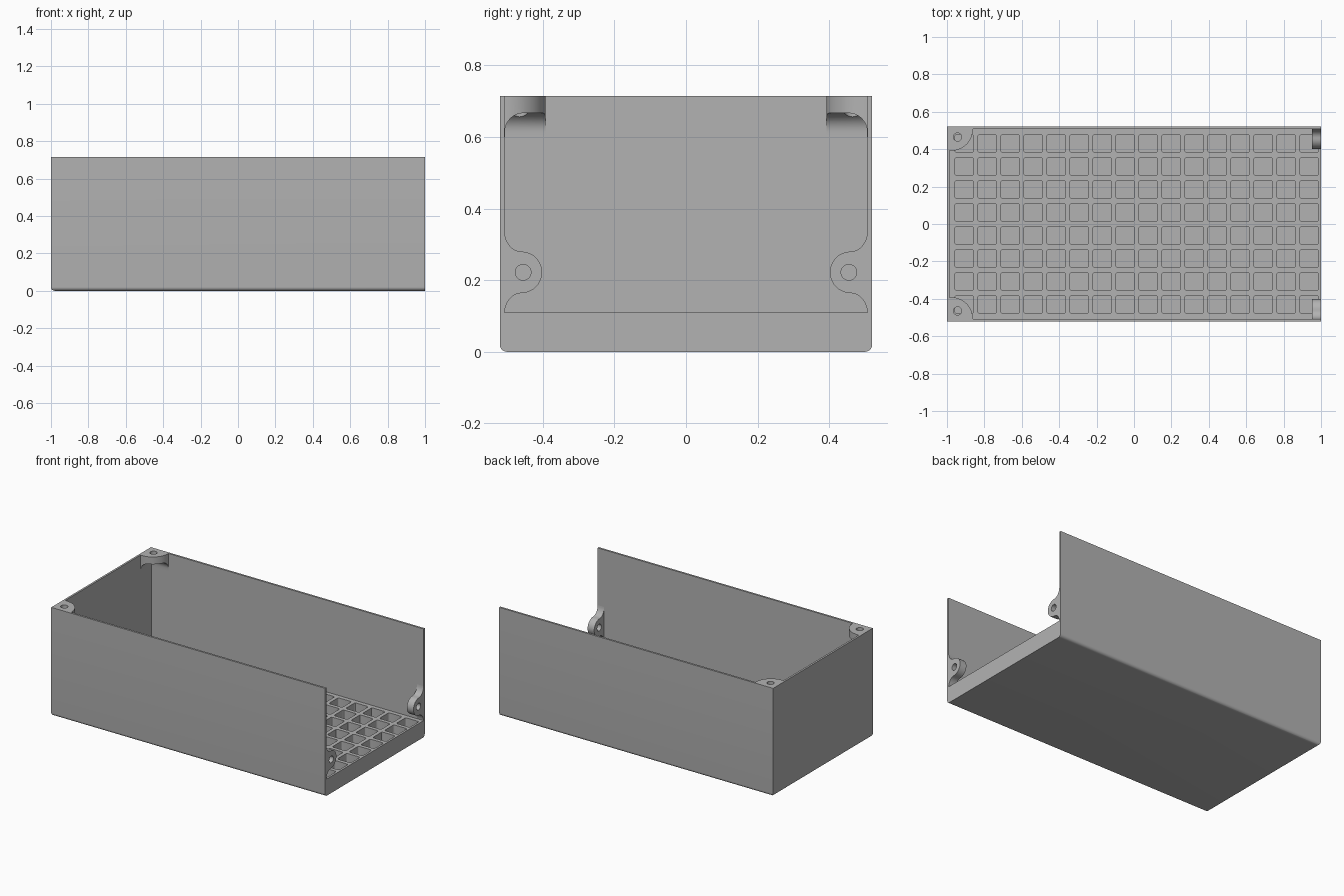
import bpy, bmesh, math
from mathutils import Vector

if "Cube" in bpy.data.objects:
    bpy.data.objects.remove(bpy.data.objects["Cube"])

W, H, T, FLOOR = 0.52, 0.715, 0.013, 0.11   # half width, height, wall, grid top

grey = bpy.data.materials.new("plain grey")
grey.diffuse_color = (0.45, 0.45, 0.45, 1)
grey.use_nodes = True
grey.node_tree.nodes["Principled BSDF"].inputs["Base Color"].default_value = grey.diffuse_color


def finish(name, bm):
    bmesh.ops.recalc_face_normals(bm, faces=bm.faces)
    me = bpy.data.meshes.new(name)
    bm.to_mesh(me)
    bm.free()
    me.materials.append(grey)
    ob = bpy.data.objects.new(name, me)
    bpy.context.collection.objects.link(ob)
    return ob


def add_prism(bm, outline, a, b, axis="z"):
    """Extrude a 2D outline: (x, y) along z, or (y, z) along x."""
    place = (lambda u, v, w: (u, v, w)) if axis == "z" else (lambda u, v, w: (w, u, v))
    lo = [bm.verts.new(place(u, v, a)) for u, v in outline]
    hi = [bm.verts.new(place(u, v, b)) for u, v in outline]
    bm.faces.new(lo)
    bm.faces.new(hi)
    n = len(lo)
    for i in range(n):
        j = (i + 1) % n
        bm.faces.new((lo[i], lo[j], hi[j], hi[i]))


def prism(name, outline, a, b, axis="z"):
    bm = bmesh.new()
    add_prism(bm, outline, a, b, axis)
    return finish(name, bm)


def arc(cx, cy, rx, ry, start, end, n):
    return [(cx + rx * math.cos(math.radians(start + (end - start) * i / n)),
             cy + ry * math.sin(math.radians(start + (end - start) * i / n)))
            for i in range(n + 1)]


def circle(cx, cy, r, n=24):
    return arc(cx, cy, r, r, 0, 360, n)[:-1]


def box(name, lo, hi, radius=0, test=None):
    """Box whose edges passing the test on their midpoint are rounded."""
    bm = bmesh.new()
    bmesh.ops.create_cube(bm, size=1)
    for v in bm.verts:
        v.co = Vector([lo[i] if v.co[i] < 0 else hi[i] for i in range(3)])
    if radius:
        edges = [e for e in bm.edges if test((e.verts[0].co + e.verts[1].co) / 2)]
        bmesh.ops.bevel(bm, geom=edges, offset=radius, segments=8,
                        profile=0.5, affect="EDGES")
    return finish(name, bm)


def cut(ob, cutter):
    mod = ob.modifiers.new("cut", "BOOLEAN")
    mod.operation, mod.solver, mod.object = "DIFFERENCE", "EXACT", cutter
    bpy.context.view_layer.update()
    me = bpy.data.meshes.new_from_object(
        ob.evaluated_get(bpy.context.evaluated_depsgraph_get()))
    ob.modifiers.clear()
    ob.data = me
    bpy.data.objects.remove(cutter)


# Open-ended case with rounded lower edges
case = box("case", (-1, -W, 0), (1, W, H), 0.02,
           lambda m: m.z < 0.01 and m.x < 0.5)
cut(case, box("cavity", (-1 + T, -W + T, FLOOR), (1.2, W - T, 1)))

# Grid of square pockets in the floor
bm = bmesh.new()
half, rad = 0.049, 0.01
for i in range(16):
    for j in range(8):
        cx, cy = -0.908 + 0.123 * i, -0.4305 + 0.123 * j
        k = half - rad
        outline = []
        for sx, sy, a in ((1, 1, 0), (-1, 1, 90), (-1, -1, 180), (1, -1, 270)):
            outline += arc(cx + sx * k, cy + sy * k, rad, rad, a, a + 90, 3)
        add_prism(bm, outline, T, FLOOR + 0.05)
cut(case, finish("pockets", bm))

parts = [case]
for s, side in ((-1, "front"), (1, "back")):
    wall = W - T

    # Top corner screw lug, hollowed below so it flares into both walls
    x0 = -1 + T
    outline = [(x0, s * wall)] + [(x, s * y) for x, y in
               [(x0, 0.392)] + arc(-0.975, 0.505, 0.113, 0.113, -90, 0, 16)
               + [(-0.862, wall)]]
    lug = prism(side + "_corner_lug", outline, 0.60, H)
    y_in, y_out = s * 0.2, s * (wall - 0.001)
    cut(lug, box("hollow", (x0 + 0.001, min(y_in, y_out), 0.4),
                 (-0.5, max(y_in, y_out), 0.667), 0.052,
                 lambda m: m.z > 0.66 and (m.x < -0.95 or abs(m.y) > 0.45)))
    cut(lug, prism("hole", circle(-0.943, s * 0.465, 0.022), 0.5, 0.8))
    parts.append(lug)

    # Screw ear at the open end, blended into the side wall
    yc, zc, r = 0.460, 0.222, 0.058
    f = wall - yc
    profile = (arc(yc, zc - 2 * r, f, r, 0, 90, 8)
               + arc(yc, zc, r, r, 270, 90, 20)[1:]
               + arc(yc, zc + 2 * r, f, r, -90, 0, 8)[1:])
    ear = prism(side + "_end_ear", [(s * y, max(z, FLOOR)) for y, z in profile],
                0.952, 1, "x")
    cut(ear, prism("hole", circle(s * 0.455, zc, 0.022), 0.9, 1.1, "x"))
    parts.append(ear)

# Smooth curved surfaces, keep hard edges
bpy.ops.object.select_all(action="DESELECT")
for ob in parts:
    ob.select_set(True)
bpy.context.view_layer.objects.active = case
bpy.ops.object.shade_smooth_by_angle(angle=math.radians(30))
